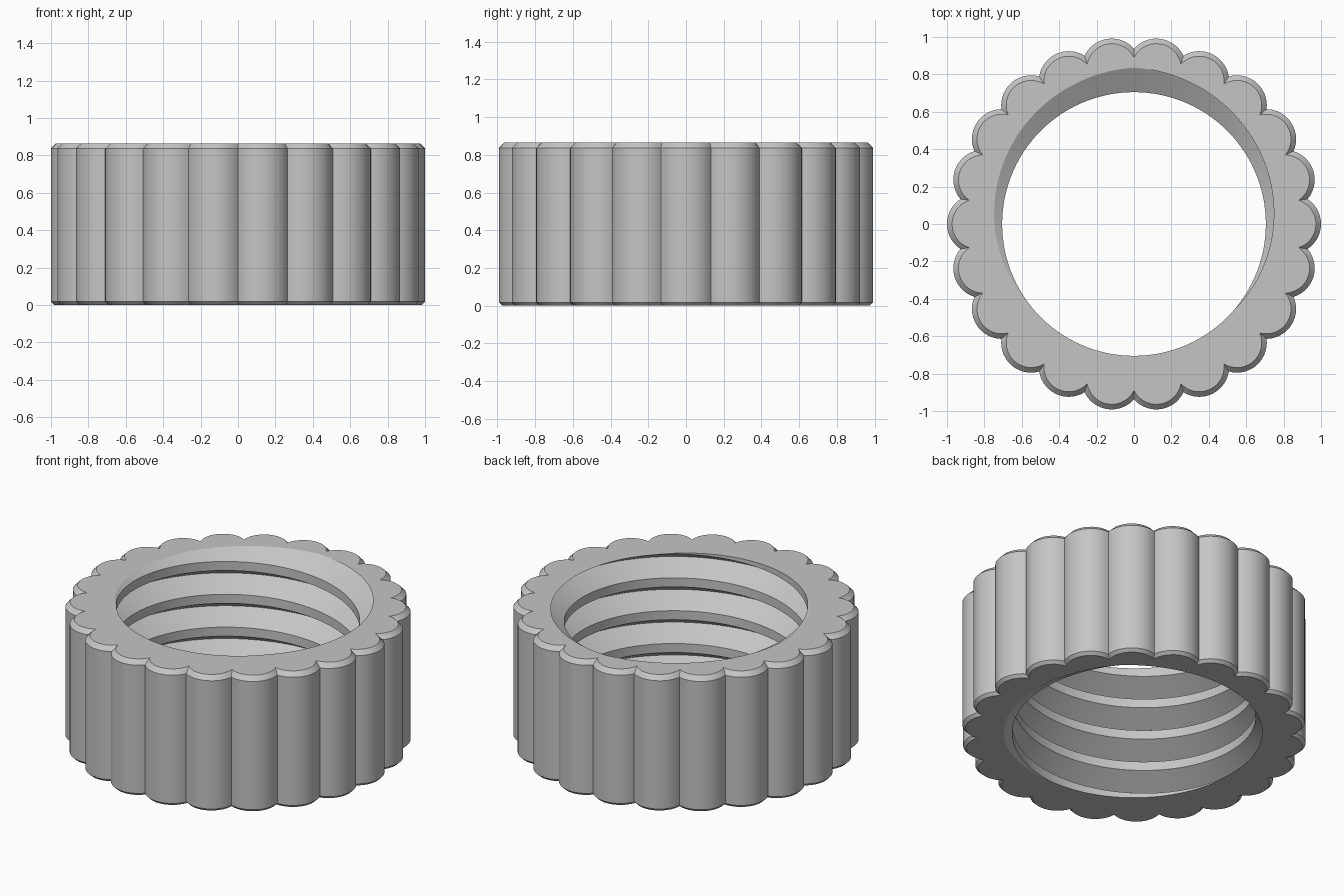
import bpy, bmesh, math
from mathutils import Vector

if "Cube" in bpy.data.objects:
    bpy.data.objects.remove(bpy.data.objects["Cube"])

H = 0.865               # ring height
LOBES, SEG = 22, 14     # grip scallops and segments per scallop
LOBE_C, LOBE_R = 0.84, 0.16
PITCH, CREST_R, ROOT_R, FLANK = 0.2097, 0.705, 0.836, 0.076
STEPS = 120             # thread segments per turn

grey = bpy.data.materials.new("light grey")
grey.diffuse_color = (0.56, 0.56, 0.56, 1)
grey.use_nodes = True
grey.node_tree.nodes["Principled BSDF"].inputs["Base Color"].default_value = grey.diffuse_color


def make_object(name, bm):
    bmesh.ops.recalc_face_normals(bm, faces=bm.faces)
    mesh = bpy.data.meshes.new(name)
    bm.to_mesh(mesh)
    bm.free()
    obj = bpy.data.objects.new(name, mesh)
    bpy.context.collection.objects.link(obj)
    mesh.materials.append(grey)
    return obj


def scallop_outline(radius):
    """Points of a ring of circular lobes that meet in sharp notches."""
    half = math.pi / LOBES
    off = LOBE_C * math.sin(half)
    notch = LOBE_C * math.cos(half) + math.sqrt(radius ** 2 - off ** 2)
    end = math.atan2(notch * math.sin(half), notch * math.cos(half) - LOBE_C)
    pts = []
    for k in range(LOBES):
        turn = 2 * half * k
        for i in range(SEG):
            a = -end + 2 * end * i / SEG
            x, y = LOBE_C + radius * math.cos(a), radius * math.sin(a)
            pts.append((x * math.cos(turn) - y * math.sin(turn),
                        x * math.sin(turn) + y * math.cos(turn)))
    return pts


# Scalloped body with bevelled top and bottom rims
bm = bmesh.new()
rings = []
for z, inset in ((0, 0.018), (0.018, 0), (H - 0.028, 0), (H, 0.027)):
    rings.append([bm.verts.new((x, y, z)) for x, y in scallop_outline(LOBE_R - inset)])
for low, high in zip(rings, rings[1:]):
    n = len(low)
    for i in range(n):
        j = (i + 1) % n
        bm.faces.new((low[i], low[j], high[j], high[i]))
bm.faces.new(rings[0][::-1])
bm.faces.new(rings[-1])
body = make_object("threaded_ring", bm)

# Screw-shaped cutter: V ridges with flat gaps, wound as a right-hand helix
bm = bmesh.new()
profile = ((CREST_R, -PITCH / 2), (CREST_R, -FLANK), (ROOT_R, 0),
           (CREST_R, FLANK), (CREST_R, PITCH / 2))
columns = []
for s in range(-6 * STEPS, 2 * STEPS + 1):
    a = math.pi / 2 + 2 * math.pi * s / STEPS
    z0 = H + PITCH * s / STEPS
    columns.append([bm.verts.new((r * math.cos(a), r * math.sin(a), z0 + dz))
                    for r, dz in profile])
for c, d in zip(columns, columns[1:]):
    for i in range(len(profile) - 1):
        bm.faces.new((c[i], d[i], d[i + 1], c[i + 1]))
bmesh.ops.remove_doubles(bm, verts=bm.verts, dist=1e-4)
# Close both ends of the cutter with cones
ends = [e for e in bm.edges if e.is_boundary]
tips = {True: bm.verts.new((0, 0, H + 1)), False: bm.verts.new((0, 0, -1.2))}
for e in ends:
    upper = (e.verts[0].co.z + e.verts[1].co.z) / 2 > H / 2
    bm.faces.new((e.verts[0], e.verts[1], tips[upper]))
cutter = make_object("thread_cutter", bm)
cutter.hide_render = True

# Cut the threaded bore
mod = body.modifiers.new("thread", "BOOLEAN")
mod.operation = "DIFFERENCE"
mod.solver = "EXACT"
mod.object = cutter
bpy.ops.object.select_all(action="DESELECT")
body.select_set(True)
bpy.context.view_layer.objects.active = body
bpy.ops.object.modifier_apply(modifier=mod.name)
bpy.data.objects.remove(cutter)
bpy.ops.object.shade_smooth_by_angle(angle=math.radians(30))
